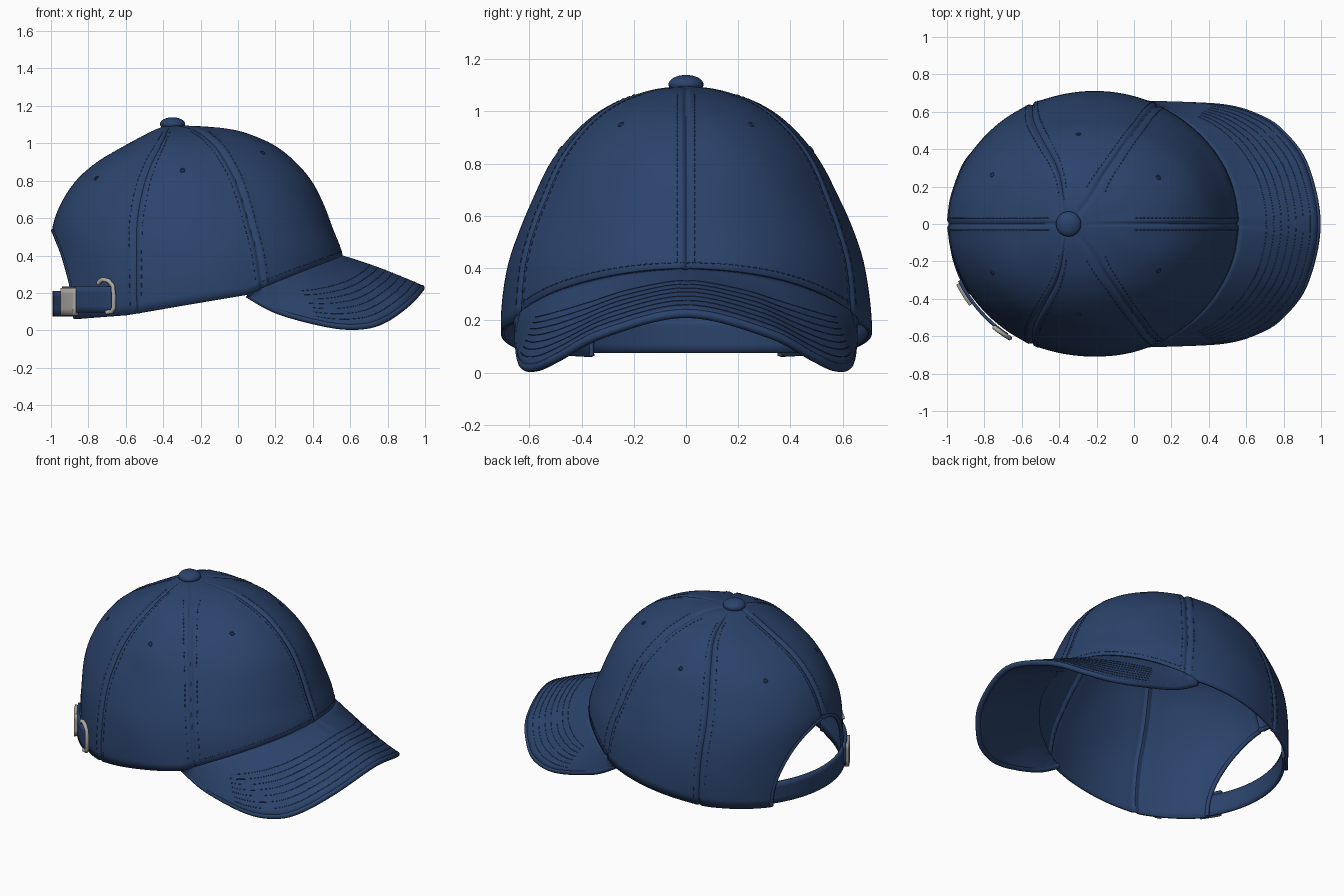
import bpy, math
from mathutils import Vector

if "Cube" in bpy.data.objects:
    bpy.data.objects.remove(bpy.data.objects["Cube"])

def material(name, rgb):
    m = bpy.data.materials.new(name)
    m.diffuse_color = (*rgb, 1)
    m.use_nodes = True
    m.node_tree.nodes["Principled BSDF"].inputs["Base Color"].default_value = m.diffuse_color
    return m

BLUE = material("navy_fabric", (0.024, 0.056, 0.148))
GREY = material("buckle_metal", (0.42, 0.40, 0.37))

def catmull(rows, u):
    """Smooth interpolation through a list of tuples at index u."""
    n = len(rows) - 1
    i = max(0, min(int(u), n - 1))
    f = u - i
    a, b, c, d = (rows[max(0, min(n, i + k))] for k in (-1, 0, 1, 2))
    return [q + 0.5 * f * (r - p + f * (2*p - 5*q + 4*r - s + f * (3*(q - r) + s - p)))
            for p, q, r, s in zip(a, b, c, d)]

def finish(ob, mat, angle=50):
    ob.data.materials.append(mat)
    bpy.ops.object.select_all(action='DESELECT')
    ob.select_set(True)
    bpy.context.view_layer.objects.active = ob
    bpy.ops.object.shade_smooth_by_angle(angle=math.radians(angle))

def sheet(name, cols, mat, thick, offset=-1, cyclic=False):
    """Cloth sheet from columns of points, thickened."""
    m = len(cols[0])
    verts = [tuple(p) for c in cols for p in c]
    n = len(cols)
    faces = [(i*m + j, (i+1) % n*m + j, (i+1) % n*m + j+1, i*m + j+1)
             for i in range(n if cyclic else n - 1) for j in range(m - 1)]
    me = bpy.data.meshes.new(name)
    me.from_pydata(verts, [], faces)
    ob = bpy.data.objects.new(name, me)
    bpy.context.collection.objects.link(ob)
    finish(ob, mat)
    s = ob.modifiers.new("thickness", 'SOLIDIFY')
    s.thickness, s.offset = thick, offset
    return ob

def tubes(name, paths, r, mat, cyclic=False, res=2):
    """Round cords along one or more paths."""
    cu = bpy.data.curves.new(name, 'CURVE')
    cu.dimensions = '3D'
    cu.bevel_depth, cu.bevel_resolution, cu.use_fill_caps = r, res, True
    for pts in paths:
        sp = cu.splines.new('POLY')
        sp.points.add(len(pts) - 1)
        for q, p in zip(sp.points, pts):
            q.co = (*p, 1)
        sp.use_cyclic_u = cyclic
        sp.use_smooth = True
    cu.materials.append(mat)
    ob = bpy.data.objects.new(name, cu)
    bpy.context.collection.objects.link(ob)

# Crown sections: height, front reach, back reach, half width
SECTIONS = [(0.0, .575, -.985, .70), (.2, .575, -.992, .71), (.4, .558, -.995, .685),
            (.55, .502, -.988, .637), (.68, .452, -.942, .58), (.8, .39, -.86, .52),
            (.9, .305, -.745, .445), (.98, .205, -.61, .36), (1.035, .09, -.51, .27),
            (1.07, -.02, -.445, .17), (1.088, -.16, -.40, .09), (1.097, -.35, -.35, 0)]
TOP = 10.9

def seam_angle(k, z):
    """Seams 0 front, 1 front side, 2 rear side, 3 back."""
    return math.radians((0, 62 + 7 * min(1, z / .9), 115, 180)[k])

def crown_point(th, u, lift=0.0):
    z, xf, xb, w = catmull(SECTIONS, u)
    xc = -.22 - .13 * (max(z, 0) / 1.1) ** 6
    c, t = math.cos(th), abs(th)
    p = Vector((xc + c * ((xf - xc) if c > 0 else (xc - xb)), w * math.sin(th), z))
    d = min(abs(t - seam_angle(k, z)) for k in range(4)) * w
    off = .005 * math.exp(-(d / .035) ** 2) - .013 * math.exp(-(d / .010) ** 2)
    off += .002 * math.sin(7 * th + 5 * z) * math.sin(9 * z + 2 * th)
    out = (p - Vector((-.25, 0, .35))).normalized()
    return p + out * (off * min(1, w / .3) + lift)

def edge_height(x):
    pts = [(-.87, .06), (-.6, .08), (.05, .19), (.57, .39)]
    for (x0, z0), (x1, z1) in zip(pts, pts[1:]):
        if x < x1:
            return z0 + (z1 - z0) * max(0, (x - x0) / (x1 - x0))
    return pts[-1][1]

def rim(th, target=None):
    """Row index where the crown meets its lower edge."""
    lo, hi = 0.0, 8.0
    for _ in range(26):
        mid = (lo + hi) / 2
        p = crown_point(th, mid)
        if p.z < (edge_height(p.x) if target is None else target):
            lo = mid
        else:
            hi = mid
    return lo

# Crown, with the arched opening at the back
N = 220
side_end = math.pi - math.asin(.52)
half = [(side_end * i / N, rim(side_end * i / N)) for i in range(N + 1)]
arch = []
for k in range(1, 25):
    a = k / 24 * math.pi / 2
    th = math.pi - math.asin(.52 * math.cos(a))
    arch.append((th, rim(th, .07 + .465 * math.sin(a))))
half += arch
ring = half + [(-t, u) for t, u in reversed(half[1:-1])]
ROWS = 44
sheet("crown", [[crown_point(t, u + (TOP - u) * j / ROWS) for j in range(ROWS + 1)]
                for t, u in ring], BLUE, .014, cyclic=True)

# Binding around the opening
arch = [half[N]] + arch
tubes("opening_binding", [[crown_point(t, u, -.008) for t, u in arch] +
      [crown_point(-t, u, -.008) for t, u in reversed(arch[:-1])]], .013, BLUE)

# Stitches beside each seam and above the front edge
dashes = []
for k, sign in ((0, 1), (1, 1), (2, 1), (3, 1), (1, -1), (2, -1)):
    start = rim(seam_angle(k, .2), .56 if k == 3 else None) + .2
    for side in (-1, 1):
        for i in range(36):
            u = start + (8.8 - start) * i / 36
            pair = []
            for v in (u, u + .11):
                z, _, _, w = catmull(SECTIONS, v)
                t = sign * seam_angle(k, z) + side * .032 / w
                pair.append(crown_point(math.remainder(t, math.tau), v))
            dashes.append(pair)
for k in range(-32, 32):
    dashes.append([crown_point(t, rim(t) + .2)
                   for t in (math.radians(2 * k), math.radians(2 * k + 1.3))])
tubes("crown_stitches", dashes, .0022, BLUE, res=1)

# Eyelets, one in each panel
eyelets = []
for deg, z in ((39, .95), (95, .855), (149, .815)):
    for s in (-1, 1):
        th = math.radians(deg)
        u0 = rim(th, z)
        w = catmull(SECTIONS, u0)[3]
        eyelets.append([crown_point(s * (th + .009 * math.cos(a) / w), u0 + .08 * math.sin(a))
                        for a in (math.tau * i / 16 for i in range(16))])
tubes("eyelets", eyelets, .004, BLUE, cyclic=True)

# Button on top
bpy.ops.mesh.primitive_uv_sphere_add(segments=32, ring_count=16, radius=1, location=(-.35, 0, 1.103))
button = bpy.context.object
button.name = "top_button"
button.scale = (.067, .067, .036)
finish(button, BLUE, 80)

# Brim: lofted from the crown edge to a curved outer edge
OUTER = [(.05, .64, .19), (.22, .638, .10), (.49, .622, .03), (.66, .572, .021),
         (.785, .492, .057), (.915, .315, .15), (.982, 0, .226)]
OUTER = [(x, -y, z) for x, y, z in OUTER] + OUTER[-2::-1]

def brim_point(v, s):
    th = v * math.radians(70)
    a = crown_point(th, rim(th), -.012)
    p = a.lerp(Vector(catmull(OUTER, (v + 1) * 6)), s)
    p.z += .04 * s * (1 - s) * (1 - v ** 4)
    return p

def brim_stitch(v, s):
    """Point on the brim's upper skin."""
    p = brim_point(v, s)
    n = (brim_point(v, s + .02) - p).cross(brim_point(v + .02, s) - p).normalized()
    return p + n * (.015 if n.z > 0 else -.015)

vs = [i / 48 - 1 for i in range(97)]
sheet("brim", [[brim_point(v, 1 - j / 14) for j in range(15)] for v in vs], BLUE, .03, 0)
tubes("brim_edge", [[brim_point(v, 1) for v in vs]], .017, BLUE, res=3)
tubes("brim_stitches", [[brim_stitch(v, s) for v in vs[14:-14]]
      for s in (.36, .45, .54, .63, .72, .81, .9)], .002, BLUE, res=1)

# Strap and buckle follow the crown's oval at the back
def oval(deg, k, z):
    a = math.radians(deg)
    return Vector((-.22 + .77 * k * math.cos(a), .70 * k * math.sin(a), z))

def band(name, a0, a1, k0, k1, z0, z1, mat, thick):
    cols = []
    for i in range(33):
        f = i / 32
        cols.append([oval(a0 + (a1 - a0) * f, k0 + (k1 - k0) * f, z0 + (z1 - z0) * j / 4)
                     for j in range(5)])
    sheet(name, cols, mat, thick, 0)

band("strap", 138, 212, .965, 1.01, .075, .21, BLUE, .016)
band("strap_outer_end", 205, 235, 1.02, 1.035, .095, .235, BLUE, .018)
band("buckle", 206, 216, 1.033, 1.038, .08, .225, GREY, .034)
tubes("buckle_loop", [[oval(a, 1.045, z) for a, z in
      ((229, .25), (230, .265), (231.5, .272), (234, .265), (236, .24), (236.5, .18),
       (236.5, .12), (235.5, .10), (233, .095))]], .012, GREY, res=3)
